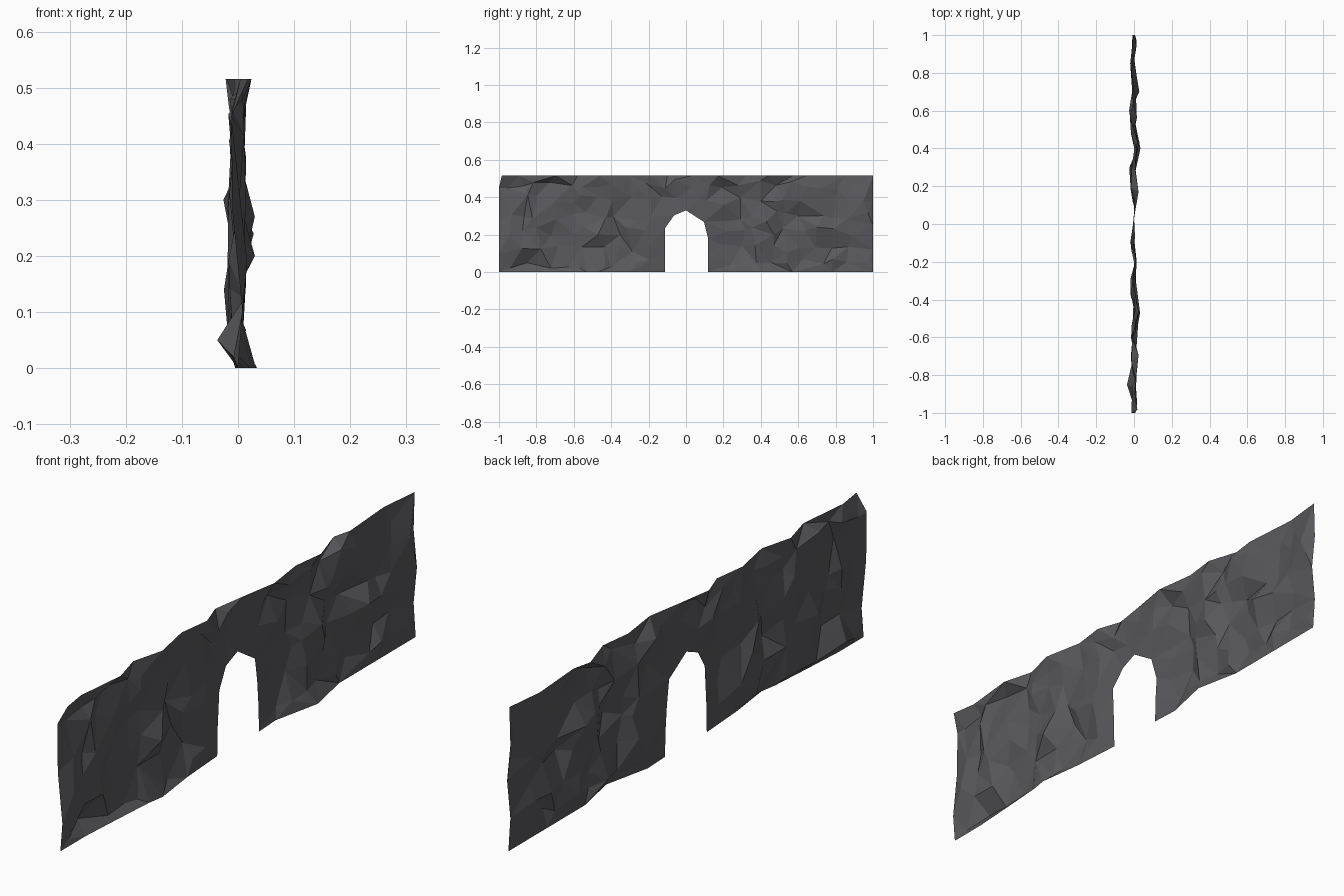
import bpy, random
from mathutils import Vector
from mathutils.geometry import delaunay_2d_cdt

if "Cube" in bpy.data.objects:
    bpy.data.objects.remove(bpy.data.objects["Cube"])

random.seed(11)
H = 0.515

# Edge profiles of the crumpled sheet: (y, x) along bottom and top
bottom_left = [(-1, 0), (-0.86, 0.0), (-0.7, 0.01), (-0.53, 0.022), (-0.47, 0.032), (-0.3, 0.01)]
bottom_right = [(0.22, -0.005), (0.4, 0.034), (0.57, 0.0), (0.78, 0.0), (1, 0)]
top = [(1, -0.004), (0.85, -0.02), (0.64, -0.005), (0.57, -0.022), (0.44, 0.019),
       (0.32, 0.004), (0.17, 0.024), (0.03, 0.0), (-0.1, -0.02), (-0.19, 0.011), (-0.31, -0.005),
       (-0.46, 0.024), (-0.58, -0.007), (-0.695, 0.024), (-0.89, 0.004), (-0.985, 0.018)]
# Doorway: (y, z)
arch = [(-0.113, 0), (-0.113, 0.1), (-0.112, 0.235), (-0.064, 0.303), (0, 0.33),
        (0.096, 0.268), (0.118, 0.18), (0.118, 0.09), (0.118, 0)]

# Outline loop as (x, y, z)
pts = [(x, y, 0) for y, x in bottom_left]
pts += [(random.uniform(-0.01, 0.006), y, z) for y, z in arch]
pts += [(x, y, 0) for y, x in bottom_right]
pts += [(-0.008, 1, 0.12), (0.005, 1, 0.25), (-0.008, 1, 0.38)]
pts += [(x, y, H) for y, x in top]
pts += [(-0.012, -1, 0.45), (-0.01, -1, 0.28), (0.008, -1, 0.1)]
n = len(pts)

# Known bulges, then jittered rocky points between them
bulges = [(-0.037, -0.85, 0.05), (0.03, 0.43, 0.27), (-0.026, 0.6, 0.3),
          (0.028, 0.7, 0.24), (0.03, -0.47, 0.2), (-0.025, 0.3, 0.14)]
pts += bulges
COLS, ROWS = 24, 6
for i in range(COLS):
    for j in range(ROWS):
        y = -1 + 2 * (i + 0.5 + random.uniform(-0.35, 0.35)) / COLS
        z = H * (j + 0.5 + random.uniform(-0.32, 0.32)) / ROWS
        in_door = abs(y) < 0.15 and z < 0.36
        near_bulge = any(abs(y - b[1]) + abs(z - b[2]) < 0.07 for b in bulges)
        if not in_door and not near_bulge and 0.02 < z < H - 0.02 and abs(y) < 0.975:
            pts.append((random.uniform(-0.019, 0.017), y, z))

# Triangulate inside the outline
flat = [Vector((y, z)) for x, y, z in pts]
v2, _, tris, orig, _, _ = delaunay_2d_cdt(flat, [], [list(range(n))], 1, 1e-5)
verts = [(pts[o[0]][0] if o else 0, v.x, v.y) for v, o in zip(v2, orig)]

mesh = bpy.data.meshes.new("rock_wall")
mesh.from_pydata(verts, [], [list(t) for t in tris])
mat = bpy.data.materials.new("dark grey rock")
mat.diffuse_color = (0.1, 0.098, 0.108, 1)
mat.use_nodes = True
mat.node_tree.nodes["Principled BSDF"].inputs["Base Color"].default_value = mat.diffuse_color
mesh.materials.append(mat)
wall = bpy.data.objects.new("rock_wall_with_doorway", mesh)
bpy.context.collection.objects.link(wall)
